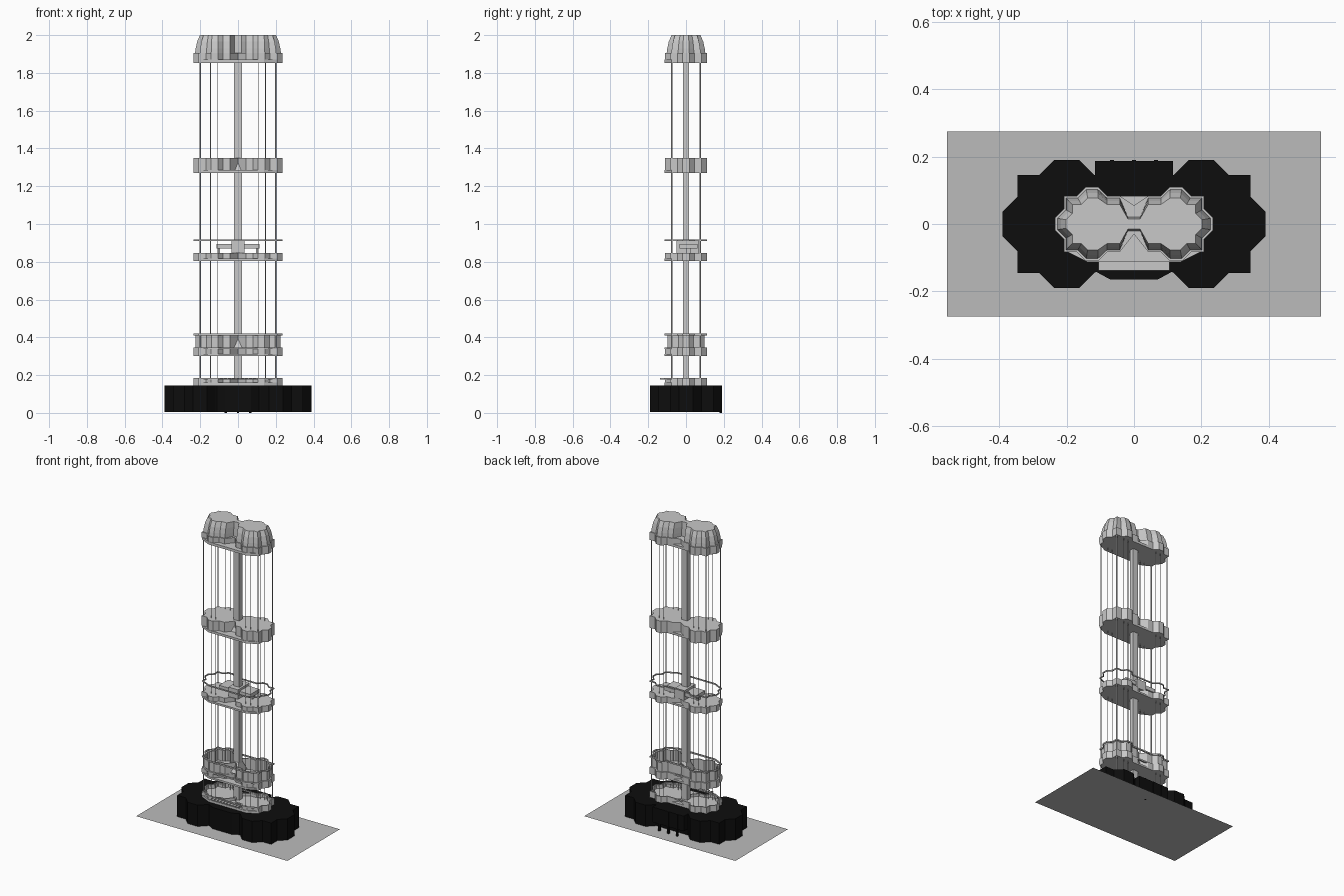
import bpy, bmesh, math

if "Cube" in bpy.data.objects:
    bpy.data.objects.remove(bpy.data.objects["Cube"], do_unlink=True)


def material(name, value):
    m = bpy.data.materials.new(name)
    m.use_nodes = True
    col = (value, value, value, 1)
    m.diffuse_color = col
    bsdf = m.node_tree.nodes["Principled BSDF"]
    bsdf.inputs["Base Color"].default_value = col
    return m


LIGHT = material("light grey", 0.58)
GROUND = material("ground grey", 0.5)
BLACK = material("black", 0.004)


def finish(bm, name, mat):
    bmesh.ops.recalc_face_normals(bm, faces=bm.faces)
    me = bpy.data.meshes.new(name)
    bm.to_mesh(me)
    bm.free()
    me.materials.append(mat)
    ob = bpy.data.objects.new(name, me)
    bpy.context.scene.collection.objects.link(ob)
    return ob


def loft(name, sections, mat, caps=True):
    """Join closed outlines given as (outline, z)."""
    bm = bmesh.new()
    rings = [[bm.verts.new((x, y, z)) for x, y in o] for o, z in sections]
    for a, b in zip(rings, rings[1:]):
        for i in range(len(a)):
            j = (i + 1) % len(a)
            bm.faces.new((a[i], a[j], b[j], b[i]))
    if caps:
        bm.faces.new(rings[0][::-1])
        bm.faces.new(rings[-1])
    return finish(bm, name, mat)


def slab(name, outline, z0, z1, mat=LIGHT):
    return loft(name, [(outline, z0), (outline, z1)], mat)


def band(name, outline, z0, z1, thick):
    ob = loft(name, [(outline, z0), (outline, z1)], LIGHT, caps=False)
    mod = ob.modifiers.new("thickness", 'SOLIDIFY')
    mod.thickness = thick
    mod.offset = -1
    return ob


def box(name, x0, x1, y0, y1, z0, z1, mat=LIGHT):
    return slab(name, [(x0, y0), (x1, y0), (x1, y1), (x0, y1)], z0, z1, mat)


def star_half(c, sq, tip, w):
    """Square with a blunt-tipped diamond over it, front corner to back corner."""
    d = tip + w - sq
    p = [(c - sq, -sq), (c - d, -sq), (c - w, -tip), (c + w, -tip),
         (c + d, -sq), (c + sq, -sq), (c + sq, -d), (c + tip, -w)]
    return p + [(x, -y) for x, y in reversed(p)]


def mirrored(half):
    return half + [(-x, y) for x, y in reversed(half) if x > 0]


def scaled(half, s, c):
    """Shrink the lobe but keep its inner side near the middle."""
    return [(c + (x - c) * s if x > c else x, y * s) for x, y in half]


C = 0.125
lobe = star_half(C, 0.083, 0.11, 0.018)
notched_half = [(0, -0.03)] + lobe + [(0, 0.055)]
waist_half = [(0, -0.022), (0.018, -0.022)] + lobe + [(0.018, 0.022), (0, 0.022)]
hull_half = [(0, -0.113), (0.137, -0.113), (0.208, -0.078)] + lobe[6:] + [(0, 0.083)]
notched, hull = mirrored(notched_half), mirrored(hull_half)

# ground and podium
bm = bmesh.new()
bm.faces.new([bm.verts.new(v) for v in ((-0.555, -0.275, 0), (0.555, -0.275, 0),
                                        (0.555, 0.275, 0), (-0.555, 0.275, 0))])
finish(bm, "ground", GROUND)
podium = [(0, -0.165), (0.07, -0.165), (0.112, -0.142)]
podium += star_half(0.2, 0.145, 0.19, 0.037)[1:-1] + [(0, 0.145)]
slab("podium", mirrored(podium), 0.004, 0.145, BLACK)
box("back_porch", -0.115, 0.115, 0.13, 0.187, 0.045, 0.145, BLACK)
for i in (-1, 0, 1):
    box("porch_post", i * 0.065 - 0.006, i * 0.065 + 0.006, 0.178, 0.19, 0, 0.145, BLACK)

# lobby floor with low wall and front canopy
slab("lobby_floor", hull, 0.145, 0.16)
band("lobby_wall", notched, 0.16, 0.178, 0.01)
band("lobby_rim", hull, 0.178, 0.186, 0.008)
box("front_canopy", -0.105, 0.105, -0.138, -0.108, 0.176, 0.181)
for i in range(10):
    x = -0.1 + i * 0.2 / 9
    box("canopy_rib", x - 0.002, x + 0.002, -0.138, -0.11, 0.181, 0.185)

# lower deck with open-topped wall
slab("lower_deck_plate", hull, 0.30, 0.312)
slab("lower_deck", notched, 0.312, 0.338)
band("lower_deck_edge", hull, 0.338, 0.347, 0.01)
band("lower_wall", mirrored(scaled(notched_half, 0.9, C)), 0.338, 0.41, 0.006)
band("lower_rim", hull, 0.41, 0.419, 0.008)

# middle deck with rail and service core
slab("middle_deck_plate", hull, 0.805, 0.817)
slab("middle_deck", notched, 0.817, 0.847)
band("middle_rail", hull, 0.911, 0.919, 0.006)
box("service_core", -0.035, 0.035, -0.05, 0.07, 0.847, 0.91)
for s in (-1, 1):
    box("core_counter", s * 0.075 - 0.04, s * 0.075 + 0.04, -0.035, 0.06, 0.87, 0.895)
    box("counter_leg", s * 0.1 - 0.006, s * 0.1 + 0.006, 0, 0.025, 0.847, 0.87)

# upper deck
slab("upper_deck_plate", hull, 1.27, 1.285)
slab("upper_deck", notched, 1.285, 1.35)

# crown: eave and twin tapering domes
slab("crown_plate", hull, 1.853, 1.87)
slab("crown_eave", notched, 1.87, 1.905)
profile = [(0.93, 1.905), (0.9, 1.93), (0.83, 1.965), (0.7, 2.0)]
loft("crown_domes", [(mirrored(scaled(waist_half, s, C)), z) for s, z in profile], LIGHT)

# central column with flared collars
box("column", -0.02, 0.02, -0.016, 0.016, 0.14, 1.99)


def rect(a, b):
    return [(-a, -b), (a, -b), (a, b), (-a, b)]


for z0, z1 in ((0.347, 0.41), (1.285, 1.35)):
    loft("column_collar", [(rect(0.032, 0.05), z0), (rect(0.018, 0.018), z1)], LIGHT)

# hanger rods
for x, r in ((0.2, 0.004), (0.145, 0.0022), (0.11, 0.0022)):
    for sx in (-1, 1):
        for y in (-0.075, 0.075):
            circle = [(sx * x + r * math.cos(k * math.pi / 3),
                       y + r * math.sin(k * math.pi / 3)) for k in range(6)]
            slab("hanger_rod", circle, 0.145, 1.86)
